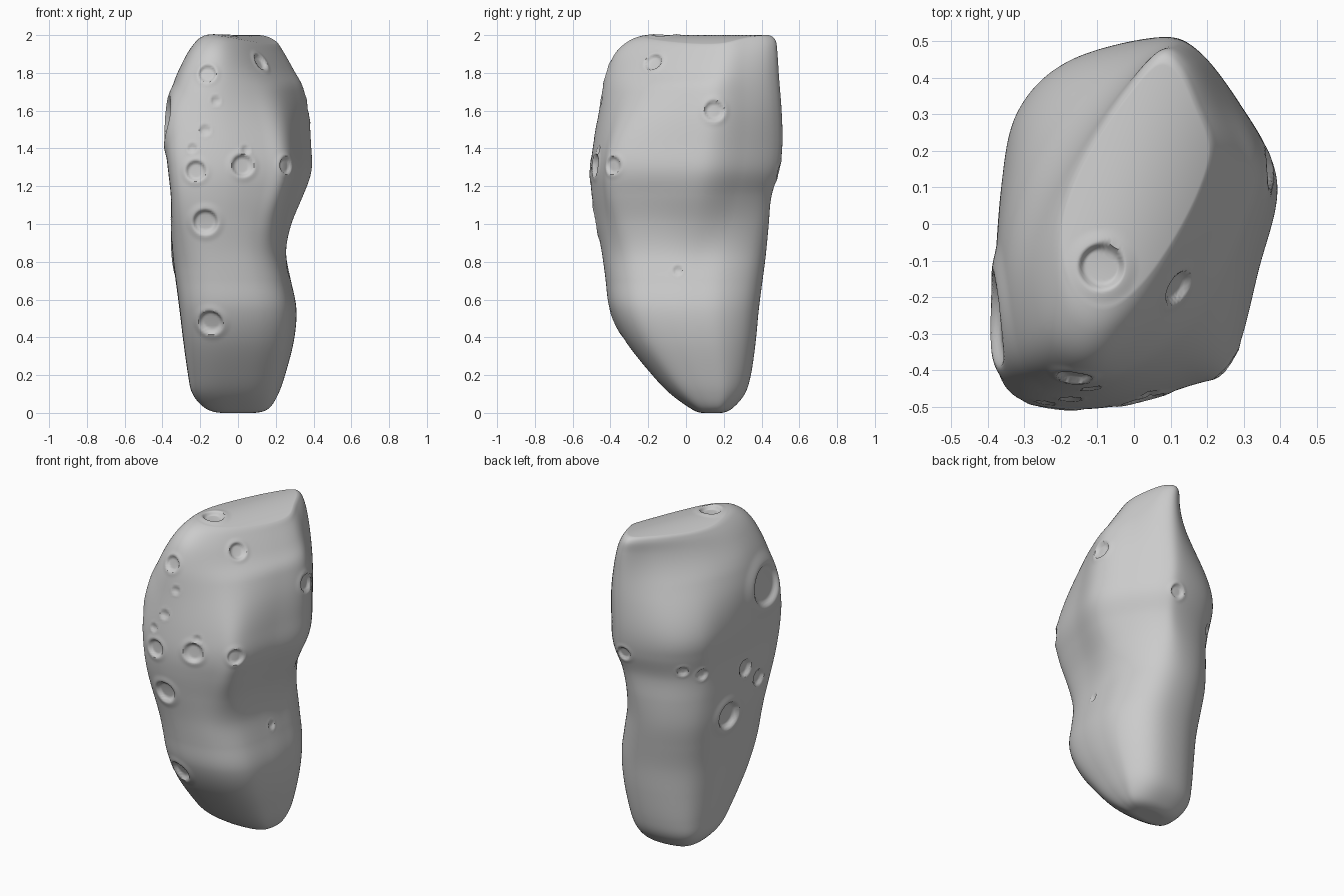
import bpy, math
from mathutils import kdtree

if "Cube" in bpy.data.objects:
    bpy.data.objects.remove(bpy.data.objects["Cube"])

# normalised cross-sections (counter-clockwise): diamond crest, angular upper block, rounded lower lobe
TOP = [(1, .3), (.8, .6), (.58, .9), (.3, 1), (-.1, .72), (-.45, .42), (-.8, .05),
       (-1, -.35), (-.9, -.78), (-.64, -.97), (-.3, -1), (.1, -.8), (.5, -.45), (.84, -.05)]
UPPER = [(1, .22), (.72, .62), (.4, .93), (.15, 1), (-.52, .88), (-.88, .6), (-.97, .2),
         (-1, -.3), (-1.01, -.88), (-.72, -1.02), (-.2, -1.02), (.35, -.9), (.66, -.8), (.84, -.25)]
LOWER = [(1, .15), (.97, .5), (.7, .85), (.3, 1), (-.3, .95), (-.77, .72), (-.96, .3),
         (-1, -.3), (-.92, -.75), (-.56, -.97), (-.1, -1), (.46, -.91), (.84, -.66), (.97, -.2)]

# height, x min, x max, y min, y max
RINGS = [(0, -.01, .01, .13, .15), (0, -.11, .11, .07, .2), (.025, -.18, .17, .02, .25),
         (.1, -.245, .215, -.085, .315), (.2, -.265, .25, -.18, .345), (.38, -.29, .298, -.325, .37),
         (.55, -.31, .313, -.408, .385), (.7, -.33, .28, -.425, .405), (.85, -.35, .25, -.445, .425),
         (1.0, -.355, .28, -.475, .44), (1.15, -.355, .345, -.5, .45), (1.28, -.37, .393, -.508, .495),
         (1.42, -.385, .387, -.492, .512), (1.6, -.38, .375, -.46, .507), (1.78, -.335, .33, -.43, .492),
         (1.91, -.28, .28, -.38, .484), (1.98, -.23, .23, -.3, .475), (2.005, -.19, .2, -.21, .43),
         (2.005, -.1, .11, -.1, .3), (2.005, -.01, .01, .09, .11)]

# crater centre, radius
CRATERS = [((-.16, -.42, 1.8), .05), ((.14, -.19, 1.87), .052), ((-.12, -.45, 1.65), .026),
           ((-.17, -.48, 1.5), .03), ((-.24, -.48, 1.4), .026), ((-.22, -.48, 1.28), .057),
           ((.03, -.48, 1.31), .062), ((.04, -.48, 1.39), .026), ((.23, -.37, 1.31), .05),
           ((-.17, -.48, 1.01), .07), ((-.14, -.36, .485), .07), ((.37, .15, 1.6), .057),
           ((.27, -.04, .76), .026), ((-.09, -.12, 2), .066), ((-.39, -.26, 1.55), .135),
           ((-.34, .06, .84), .09), ((-.36, -.08, 1.09), .056), ((-.36, -.22, .98), .053),
           ((-.24, .38, 1.2), .033), ((-.31, .27, 1.17), .037), ((.09, .48, 1.28), .045)]


def spline(pts, i, t, closed):
    """Mean of an interpolating and an approximating cubic: close fit, soft bends."""
    n = len(pts)
    pick = (lambda k: pts[k % n]) if closed else (lambda k: pts[max(0, min(n - 1, k))])
    quad = zip(pick(i - 1), pick(i), pick(i + 1), pick(i + 2))
    cr = ((-t + 2 * t**2 - t**3) / 2, (2 - 5 * t**2 + 3 * t**3) / 2,
          (t + 4 * t**2 - 3 * t**3) / 2, (t**3 - t**2) / 2)
    bs = ((1 - t)**3 / 6, (3 * t**3 - 6 * t**2 + 4) / 6,
          (-3 * t**3 + 3 * t**2 + 3 * t + 1) / 6, t**3 / 6)
    return tuple(sum(p * (a + b) / 2 for p, a, b in zip(q, cr, bs)) for q in quad)


def smooth(a, b, x):
    t = max(0, min(1, (x - a) / (b - a)))
    return t * t * (3 - 2 * t)


def loop(shape):
    """Dense closed curve, rescaled to fill the unit box."""
    pts = [spline(shape, i, k / AROUND, True) for i in range(14) for k in range(AROUND)]
    fit = [(min(c), max(c)) for c in zip(*pts)]
    return [tuple(2 * (v - a) / (b - a) - 1 for v, (a, b) in zip(p, fit)) for p in pts]


# body: spline loft of the rings
AROUND, UP = 18, 14
low, mid_block, crest = loop(LOWER), loop(UPPER), loop(TOP)
levels = [spline(RINGS, i, k / UP, False) for i in range(len(RINGS) - 1) for k in range(UP)]
levels.append(RINGS[-1])
n = len(low)
verts, faces = [], []
for z, x0, x1, y0, y1 in levels:
    w, s = smooth(.75, 1.2, z), smooth(1.32, 1.98, z)
    for a, b, c in zip(low, mid_block, crest):
        u, v = ((p + (q - p) * w) * (1 - s) + r * s for p, q, r in zip(a, b, c))
        x = (x0 + x1) / 2 + u * (x1 - x0) / 2
        y = (y0 + y1) / 2 + v * (y1 - y0) / 2
        # the top falls away softly on both sides of a diagonal crest
        d = .93 * (x - .1) - .36 * (y - .42)
        verts.append((x, y, max(0, min(2, z) - 1.3 * d * d * smooth(1.7, 2, z))))
for r in range(len(levels) - 1):
    for k in range(n):
        m = (k + 1) % n
        faces.append((r * n + k, r * n + m, r * n + n + m, r * n + n + k))
faces.append(tuple(reversed(range(n))))
faces.append(tuple(range(len(verts) - n, len(verts))))

mesh = bpy.data.meshes.new("asteroid")
mesh.from_pydata(verts, [], faces)
mesh.update()
obj = bpy.data.objects.new("asteroid", mesh)
bpy.context.collection.objects.link(obj)

# craters: sunken floor, steep wall and a low raised rim
tree = kdtree.KDTree(len(verts))
for i, p in enumerate(verts):
    tree.insert(p, i)
tree.balance()
normals = [v.normal.copy() for v in mesh.vertices]
for centre, radius in CRATERS:
    mid, index, _ = tree.find(centre)
    axis = normals[index]
    depth = .16 * radius if radius > .1 else .32 * radius
    for co, i, dist in tree.find_range(mid, radius * 1.7):
        off = co - mid
        t = (off - axis * off.dot(axis)).length / radius
        bowl = -depth * (1 - smooth(.68, 1, t)) * (1 - .25 * t * t)
        rim = .07 * radius * smooth(.75, 1.02, t) * (1 - smooth(1.02, 1.6, t))
        mesh.vertices[i].co += axis * (bowl + rim)
mesh.update()

bpy.context.view_layer.objects.active = obj
obj.select_set(True)
bpy.ops.object.shade_smooth_by_angle(angle=math.radians(50))
